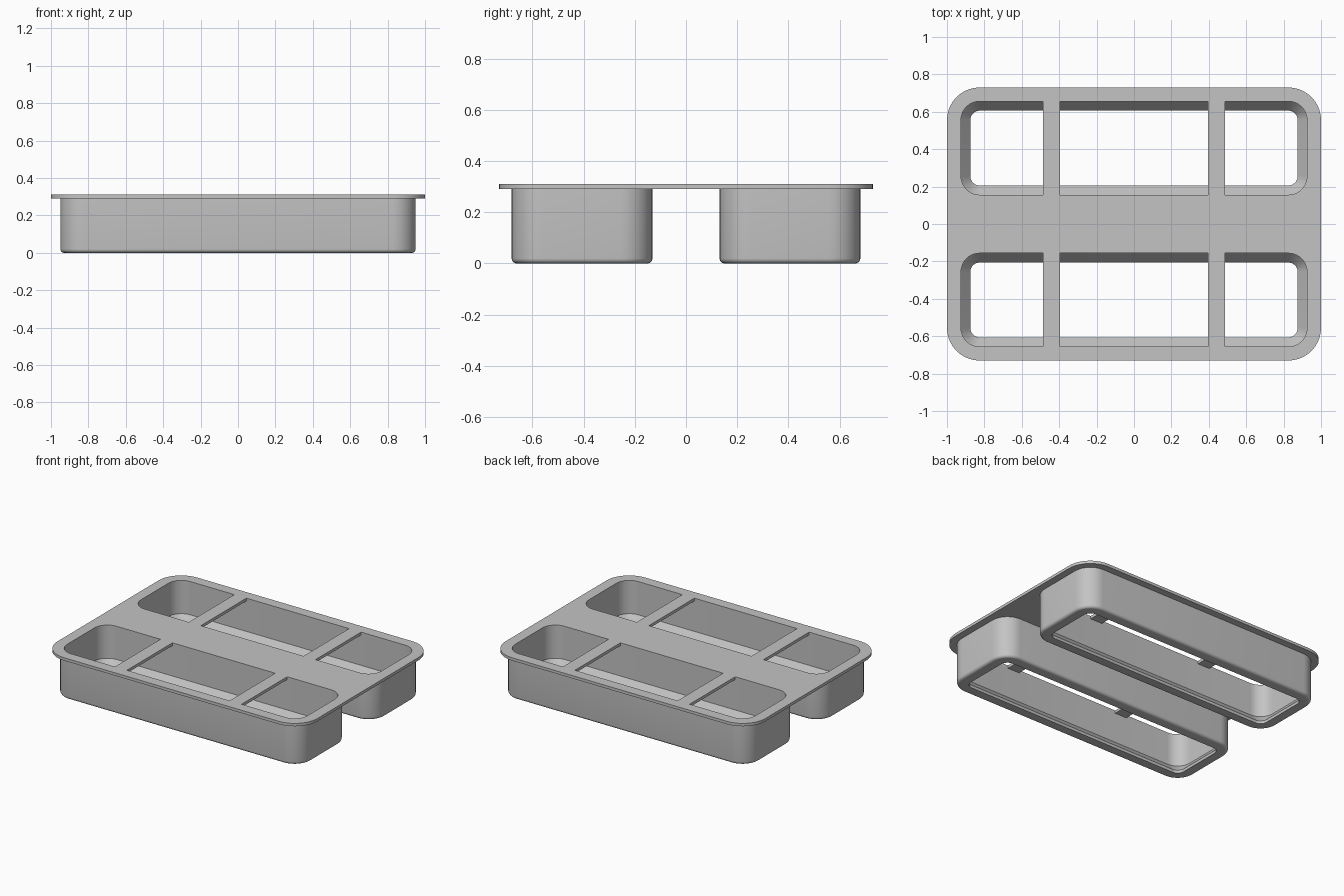
import bpy, bmesh, math

cube = bpy.data.objects.get("Cube")
if cube:
    bpy.data.objects.remove(cube, do_unlink=True)

TOP, THICK = 0.311, 0.02
UNDER = TOP - THICK
BAY_X, BAY_Y, BAY_MID, BAY_R = 0.925, 0.25, 0.406, 0.10
DIV_IN, DIV_OUT = 0.395, 0.487

grey = bpy.data.materials.new("matte grey")
grey.use_nodes = True
colour = (0.55, 0.55, 0.55, 1)
grey.diffuse_color = colour
grey.node_tree.nodes["Principled BSDF"].inputs["Base Color"].default_value = colour


def outline(x0, x1, y0, y1, r_left, r_right, seg=10):
    """Counter-clockwise rectangle whose left and right corners may be rounded."""
    pts = []
    corners = ((x1, y1, r_right, 0), (x0, y1, r_left, 1),
               (x0, y0, r_left, 2), (x1, y0, r_right, 3))
    for x, y, r, quarter in corners:
        if r == 0:
            pts.append((x, y))
            continue
        cx = x - math.copysign(r, x - (x0 + x1) / 2)
        cy = y - math.copysign(r, y - (y0 + y1) / 2)
        for i in range(seg + 1):
            a = (quarter + i / seg) * math.pi / 2
            pts.append((cx + r * math.cos(a), cy + r * math.sin(a)))
    return pts


def finish(obj):
    obj.data.materials.clear()
    obj.data.materials.append(grey)
    bpy.ops.object.select_all(action='DESELECT')
    obj.select_set(True)
    bpy.context.view_layer.objects.active = obj
    bpy.ops.object.shade_smooth_by_angle(angle=math.radians(30))


# Top plate with three openings over each bay
shapes = [outline(-1, 1, -0.73, 0.73, 0.175, 0.175)]
for mid in (-BAY_MID, BAY_MID):
    y0, y1 = mid - BAY_Y, mid + BAY_Y
    shapes += [outline(-BAY_X, -DIV_OUT, y0, y1, BAY_R, 0),
               outline(-DIV_IN, DIV_IN, y0, y1, 0, 0),
               outline(DIV_OUT, BAY_X, y0, y1, 0, BAY_R)]
curve = bpy.data.curves.new("plate_outline", 'CURVE')
curve.dimensions = '2D'
curve.fill_mode = 'BOTH'
curve.extrude = THICK / 2
for pts in shapes:
    spline = curve.splines.new('POLY')
    spline.points.add(len(pts) - 1)
    for p, (x, y) in zip(spline.points, pts):
        p.co = (x, y, 0, 1)
    spline.use_cyclic_u = True
plate = bpy.data.objects.new("top_plate", curve)
bpy.context.collection.objects.link(plate)
plate.location.z = TOP - THICK / 2
bpy.ops.object.select_all(action='DESELECT')
plate.select_set(True)
bpy.context.view_layer.objects.active = plate
bpy.ops.object.convert(target='MESH')
plate = bpy.context.object
bm = bmesh.new()
bm.from_mesh(plate.data)
bmesh.ops.remove_doubles(bm, verts=bm.verts, dist=1e-5)
bmesh.ops.recalc_face_normals(bm, faces=bm.faces)
bm.to_mesh(plate.data)
bm.free()
finish(plate)

# Wall section of a bay as (offset from the opening, height)
WALL, ROUND, LIP = 0.025, 0.02, 0.05
section = [(WALL, UNDER)]
for i in range(6):
    a = i / 5 * math.pi / 2
    section.append((WALL - ROUND + ROUND * math.cos(a), ROUND - ROUND * math.sin(a)))
section += [(-LIP, 0), (-LIP, 0.02), (0, 0.08), (0, UNDER)]


# Open-bottomed bays hanging under the plate
def bay(name, mid):
    bm = bmesh.new()
    rings = []
    for off, z in section:
        pts = outline(-BAY_X - off, BAY_X + off, mid - BAY_Y - off, mid + BAY_Y + off,
                      BAY_R + off, BAY_R + off)
        rings.append([bm.verts.new((x, y, z)) for x, y in pts])
    for upper, lower in zip(rings, rings[1:]):
        for i in range(len(upper)):
            j = (i + 1) % len(upper)
            bm.faces.new((upper[i], lower[i], lower[j], upper[j]))
    mesh = bpy.data.meshes.new(name)
    bm.to_mesh(mesh)
    bm.free()
    obj = bpy.data.objects.new(name, mesh)
    bpy.context.collection.objects.link(obj)
    finish(obj)


bay("front_bay", -BAY_MID)
bay("back_bay", BAY_MID)
